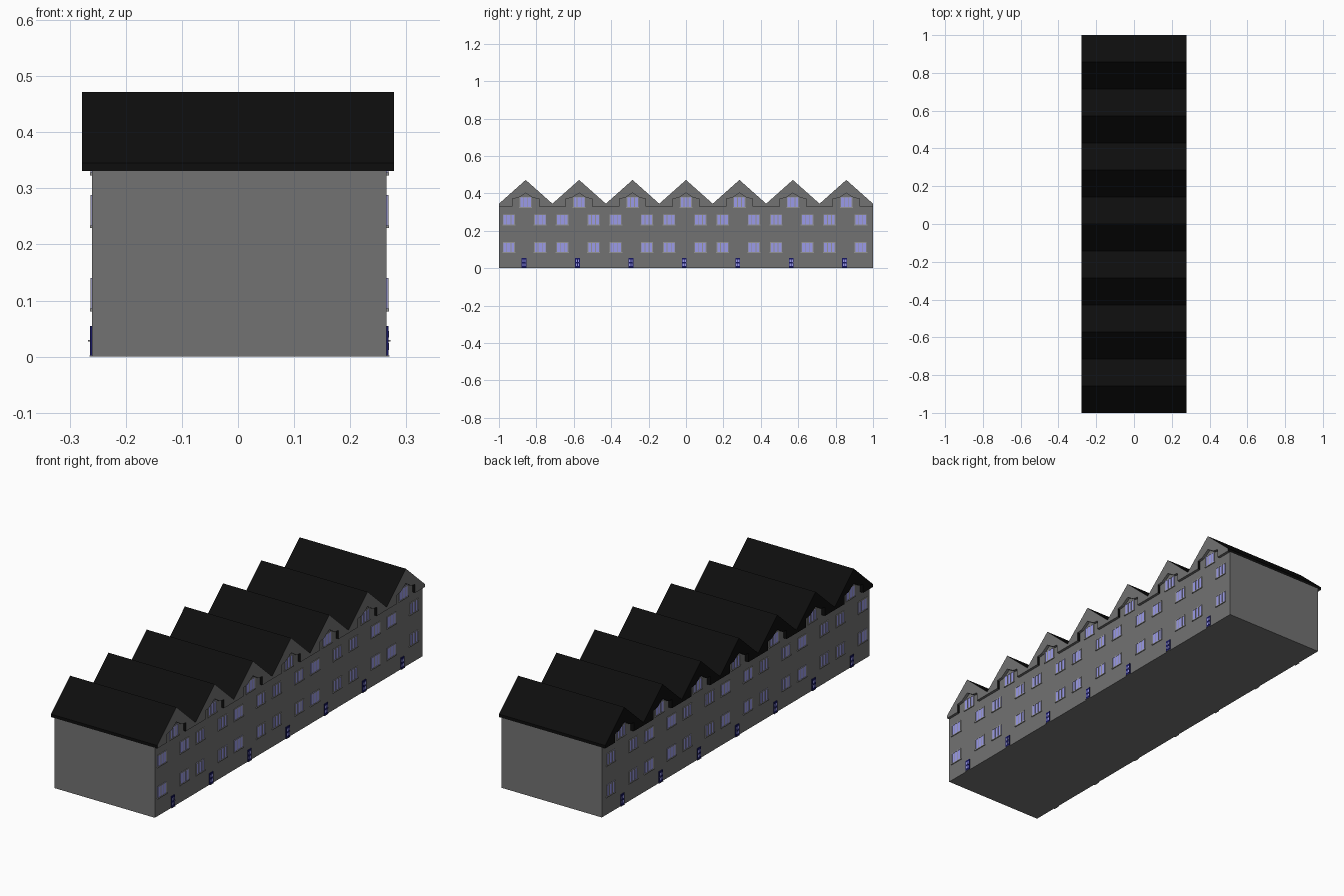
import bpy, bmesh
from mathutils import Matrix, Vector

if "Cube" in bpy.data.objects:
    bpy.data.objects.remove(bpy.data.objects["Cube"])

PITCH = 2 / 7
CENTRES = [(i - 3) * PITCH for i in range(7)]
XMID, XHALF = 0.0025, 0.2625          # wall centre line and half depth


def material(name, rgb):
    m = bpy.data.materials.new(name)
    m.diffuse_color = (*rgb, 1)
    m.use_nodes = True
    m.node_tree.nodes["Principled BSDF"].inputs["Base Color"].default_value = m.diffuse_color
    return m


WALL = material("wall_grey", (0.17, 0.17, 0.17))
ROOF = material("roof_black", (0.004, 0.004, 0.004))
TRIM = material("trim_grey", (0.3, 0.3, 0.3))
GLASS = material("pale_blue_glass", (0.33, 0.33, 0.82))
BLUE = material("door_blue", (0.008, 0.008, 0.12))


def finish(name, bm, *mats):
    bmesh.ops.recalc_face_normals(bm, faces=bm.faces)
    me = bpy.data.meshes.new(name)
    bm.to_mesh(me)
    bm.free()
    for m in mats:
        me.materials.append(m)
    ob = bpy.data.objects.new(name, me)
    bpy.context.collection.objects.link(ob)
    return ob


def extrude_profile(name, pts, x0, x1, *mats):
    bm = bmesh.new()
    f = bm.faces.new([bm.verts.new((x0, y, z)) for y, z in pts])
    r = bmesh.ops.extrude_face_region(bm, geom=[f])
    bmesh.ops.translate(bm, vec=(x1 - x0, 0, 0),
                        verts=[v for v in r["geom"] if isinstance(v, bmesh.types.BMVert)])
    return finish(name, bm, *mats)


def boxes(name, mat, parts):
    """parts: (out0, out1, y0, y1, z0, z1), out measured from the wall; built on both facades"""
    bm = bmesh.new()
    for side in (1, -1):
        for o0, o1, y0, y1, z0, z1 in parts:
            c = Vector((XMID + side * (XHALF + (o0 + o1) / 2), (y0 + y1) / 2, (z0 + z1) / 2))
            s = Matrix.Diagonal((o1 - o0, y1 - y0, z1 - z0, 1))
            bmesh.ops.create_cube(bm, size=1, matrix=Matrix.Translation(c) @ s)
    return finish(name, bm, mat)


# Line where walls meet roof: flat eaves with a small gable over each top window
eaves = [(-1, 0.331)]
for c in CENTRES:
    eaves += [(c - 0.07, 0.331), (c - 0.07, 0.372), (c - 0.04, 0.376), (c, 0.402),
              (c + 0.04, 0.376), (c + 0.07, 0.372), (c + 0.07, 0.331)]
eaves.append((1, 0.331))

# Walls
extrude_profile("walls", [(-1, 0), *eaves, (1, 0)][::-1], XMID - XHALF, XMID + XHALF, WALL)

# Saw-tooth roof, with grey gable faces on the right side and grey soffits
ridge = [(-1, 0.345)]
for c in CENTRES:
    ridge += [(c, 0.472), (c + PITCH / 2, 0.345)]
roof = extrude_profile("roof", eaves + ridge[::-1], -0.278, 0.278, ROOF, WALL)
for p in roof.data.polygons:
    p.material_index = int(p.normal.x > 0.9 or p.normal.z < -0.1)

# Windows: two rows of pairs plus one in each gable
glass, trim = [], []
for c in CENTRES:
    for y, z in [(c - 0.09, 0.083), (c + 0.077, 0.083), (c - 0.09, 0.231),
                 (c + 0.077, 0.231), (c, 0.325)]:
        w, h, t = 0.032, 0.057, 0.004
        glass.append((-0.002, 0.0015, y - w, y + w, z, z + h))
        trim += [(-0.002, 0.004, y - w - 0.003, y + w + 0.003, z - 0.002, z + t - 0.001),
                 (-0.002, 0.003, y - w, y + w, z + h - t, z + h)]
        trim += [(-0.002, 0.003, y + d - t / 2, y + d + t / 2, z, z + h)
                 for d in (-w + t / 2, -0.011, 0.011, w - t / 2)]
boxes("window_glass", GLASS, glass)
boxes("window_frames", TRIM, trim)

# Doors with panes, handle and step
doors, panes, handles, steps = [], [], [], []
for c in CENTRES:
    y = c - 0.009
    doors.append((-0.002, 0.0035, y - 0.013, y + 0.013, 0.001, 0.055))
    panes += [(0, 0.004, y + a, y + a + 0.007, z, z + 0.012)
              for a in (-0.009, 0.002) for z in (0.012, 0.034)]
    handles.append((0.003, 0.007, y + 0.008, y + 0.011, 0.027, 0.030))
    steps.append((-0.002, 0.005, y - 0.014, y + 0.014, 0, 0.002))
boxes("doors", BLUE, doors)
boxes("door_panes", GLASS, panes)
boxes("door_handles", TRIM, handles)
boxes("door_steps", WALL, steps)
